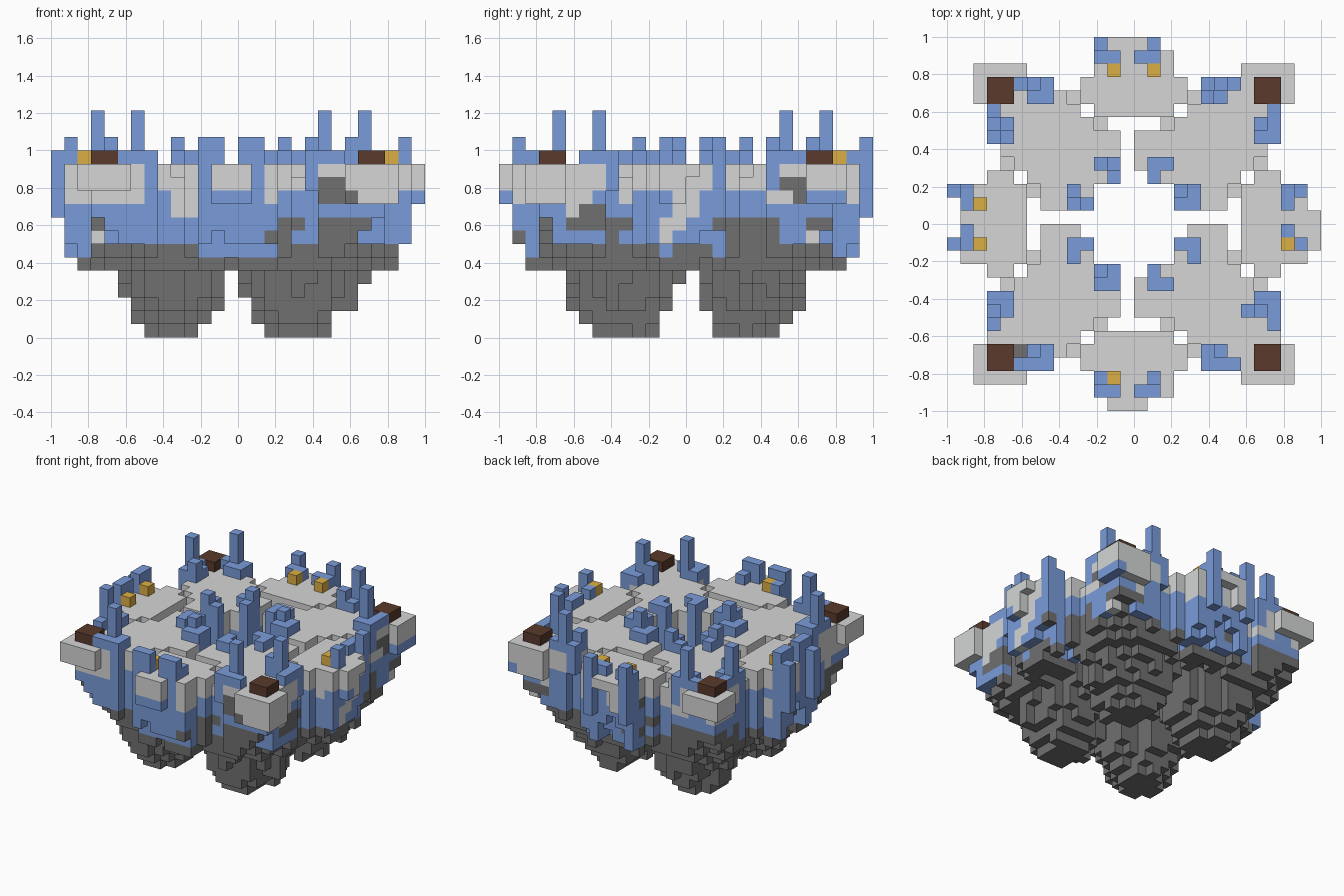
import bpy, bmesh, math
from mathutils import Vector, noise

cube = bpy.data.objects.get("Cube")
if cube:
    bpy.data.objects.remove(cube, do_unlink=True)

S = 1 / 14      # block size
TOP = 13        # ground level in blocks
STONE, CRYSTAL, ROCK, WOOD, LAMP = range(5)
COLOURS = [("pale_stone", (0.66, 0.67, 0.665)), ("blue_crystal", (0.195, 0.33, 0.70)),
           ("dark_rock", (0.16, 0.16, 0.16)), ("dark_wood", (0.10, 0.042, 0.025)),
           ("gold_lamp", (0.72, 0.43, 0.06))]


def make_material(name, rgb):
    m = bpy.data.materials.new(name)
    m.use_nodes = True
    m.diffuse_color = (*rgb, 1)
    m.node_tree.nodes["Principled BSDF"].inputs["Base Color"].default_value = (*rgb, 1)
    return m


MATERIALS = [make_material(*c) for c in COLOURS]
blocks = {}     # (x, y, z) -> (part name, colour)


def column(part, x, y, z0, z1, colour):
    for z in range(z0, z1):
        blocks[x, y, z] = (part, colour(x, y, z) if callable(colour) else colour)


# Layered rock colour: dark base, blue band, pale cap, with blotches
def strata(x, y, z, base=7):
    p = Vector((x, y, z))
    edge = noise.noise(p * 0.31 + Vector((3.3, 1.7, 5.1)))
    blot = noise.noise(p * 0.37 + Vector((20.5, 9.2, 4.4)))
    if z < base or (z < base + 2 and edge < -0.3):
        return ROCK
    if z >= TOP - 2 or blot > 0.4:
        return STONE
    if blot < -0.5:
        return ROCK
    return CRYSTAL if z + 2.5 * edge < 10 else STONE


def terrace_strata(x, y, z):
    return strata(x, y, z, 6)


# Mirrors: outer parts about the middle, some crystals about the gap
def side(a, positive):
    return a if positive else -1 - a


def gap_side(x, y, east, north):
    return (x if east else -2 - x), (y + 1 if north else -1 - y)


QUARTERS = {"front_left": (True, False), "front_right": (False, False),
            "back_left": (True, True), "back_right": (False, True)}

# Outline of one corner island, first and last block of each row
ROWS = [(4, 6), (3, 6), (3, 7), (1, 7), (0, 9), (0, 9),
        (0, 10), (2, 10), (4, 10), (3, 11), (6, 11), (8, 11)]
CELLS = [(a, b) for b, (lo, hi) in enumerate(ROWS) for a in range(lo, hi + 1)]
CELLS += [(9, 3), (10, 3), (3, 10)]
# Radius reached by each layer of the tapering underside
TAPER = [2.1, 2.9, 3.5, 3.9, 4.2, 5.4, 6.4, 7.3, 8.1, 8.8]

for name, (east, north) in QUARTERS.items():
    for a, b in CELLS:
        x, y = side(a, east), side(b, north)
        if x == -1 or y == 0:
            continue
        d = math.hypot(a - 4.2, b - 4.2)
        d += 0.9 * noise.noise(Vector((x * 0.7 + 0.3, y * 0.7 + 0.4, 2.5)))
        bottom = sum(d > r for r in TAPER)
        if max(a, b) == 11:     # thin overhanging rim
            bottom = 10 if east else 11
        sunk = (a, b) in ((4, 9), (9, 4), (2, 7), (7, 2))
        column(name + "_island", x, y, bottom, TOP - sunk, strata)

# Four side terraces linking the islands
TERRACES = {"back": lambda u, v: (u, v), "front": lambda u, v: (u, -1 - v),
            "left": lambda u, v: (v, u), "right": lambda u, v: (-1 - v, u)}
for name, place in TERRACES.items():
    for v in range(8, 13 if name == "right" else 14):
        half = 2 if v == 13 else 3
        for u in range(-half, half):
            x, y = place(u, v)
            if v == 13 and u == 1:
                continue
            rough = noise.noise(Vector((x * 0.7 + 0.5, y * 0.7 + 0.2, 7.5)))
            bottom = {13: 10, 12: 7}.get(v, 5) + (rough > 0) + (rough > 0.25)
            column(name + "_terrace", x, y, bottom, TOP, terrace_strata)

# Dark patches in the pale walls
for x, y, z0, z1 in ((6, -11, 11, 12), (7, -11, 10, 12), (8, -12, 10, 11),
                     (10, 7, 11, 12), (10, 8, 10, 12), (-9, -10, 12, 13)):
    column("dark_patches", x, y, z0, z1, ROCK)

# Crystals around each corner post and along the inner rim
for name, (east, north) in QUARTERS.items():
    part = name + "_crystals"
    for a, b, base in ((5, 9, TOP), (6, 9, TOP), (6, 10, TOP), (7, 10, TOP), (5, 10, 11)):
        x, y = gap_side(a, a, east, north)
        column(part, x, side(b, north), base, TOP + 1, CRYSTAL)
        column(part, side(b, east), y, base, TOP + 1, CRYSTAL)
    for a, b, base in ((1, 4, 11), (2, 4, 11), (1, 3, 9)):
        for p, q in ((a, b), (b, a)):
            column(part, side(p, east), side(q, north), base, TOP + 1, CRYSTAL)
    # Tall corner spires
    for p, q in ((6, 9), (9, 6)):
        column(part, *gap_side(p, q, east, north), TOP, TOP + 4, CRYSTAL)
    # Outer edges of the terraces
    for a, b, base in ((1, 12, 9), (1, 11, 6), (0, 11, 8)):
        for p, q in ((a, b), (b, a)):
            if (p, q) == (0, 11) and not north:
                q = 12
            x, y = gap_side(p, q, east, north)
            high = x in (-13, 12) or abs(y) == 13
            column(part, x, y, base, TOP + 1 + high, CRYSTAL)

# Single taller crystals
for x, y in ((-2, 4), (-3, -4), (3, 2), (-5, 1), (5, 9), (-10, 6), (8, -7)):
    column("taller_crystals", x, y, TOP, TOP + 2, CRYSTAL)

# Wooden corner posts
for name, (east, north) in QUARTERS.items():
    for a in (9, 10):
        for b in (9, 10):
            column(name + "_post", side(a, east), side(b, north), TOP, TOP + 1, WOOD)

# Lamps on the terraces
for name, spots in (("back", (1, -2)), ("right", (1, -2)), ("front", (-2,)), ("left", (-2,))):
    for u in spots:
        column(name + "_lamps", *TERRACES[name](u, 11), TOP, TOP + 1, LAMP)


# Turn the blocks of each part into a mesh with only its outer faces
def build(part):
    bm = bmesh.new()
    corners = {}

    def vert(c):
        if c not in corners:
            corners[c] = bm.verts.new(Vector(c) * S)
        return corners[c]

    for cell, (owner, colour) in blocks.items():
        if owner != part:
            continue
        for axis in range(3):
            for step in (0, 1):
                near = list(cell)
                near[axis] += 2 * step - 1
                if tuple(near) in blocks:
                    continue
                loop = []
                for i, j in ((0, 0), (1, 0), (1, 1), (0, 1)):
                    c = list(cell)
                    c[axis] += step
                    c[(axis + 1) % 3] += i
                    c[(axis + 2) % 3] += j
                    loop.append(vert(tuple(c)))
                face = bm.faces.new(loop if step else loop[::-1])
                face.material_index = colour
    mesh = bpy.data.meshes.new(part)
    for m in MATERIALS:
        mesh.materials.append(m)
    bm.to_mesh(mesh)
    bm.free()
    bpy.context.collection.objects.link(bpy.data.objects.new(part, mesh))


for part in sorted({owner for owner, _ in blocks.values()}):
    build(part)
